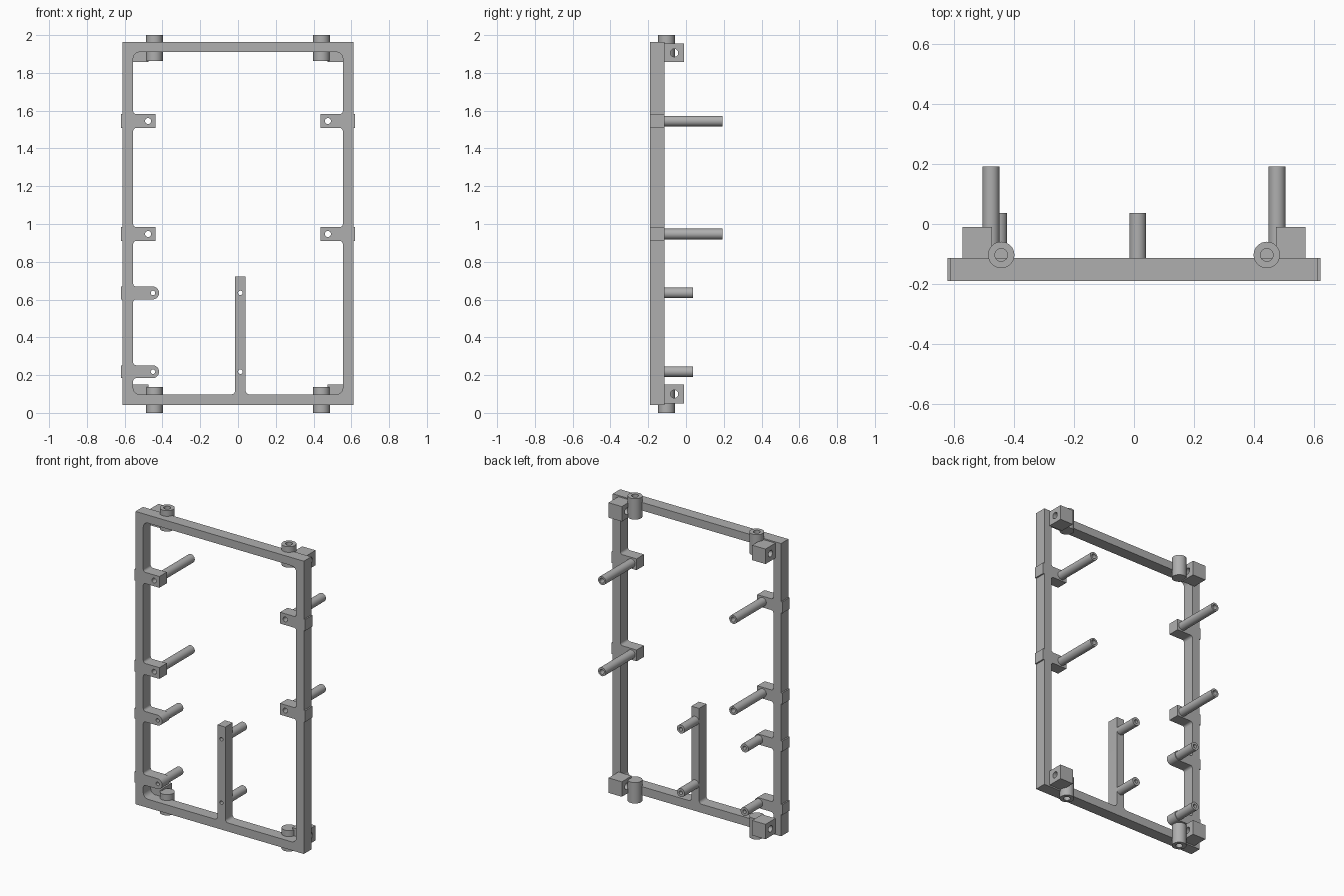
import bpy, bmesh, math
from mathutils import Vector, Matrix

if "Cube" in bpy.data.objects:
    bpy.data.objects.remove(bpy.data.objects["Cube"], do_unlink=True)

grey = bpy.data.materials.new("plain_grey")
grey.use_nodes = True
COL = (0.43, 0.43, 0.43, 1)
grey.diffuse_color = COL
grey.node_tree.nodes["Principled BSDF"].inputs["Base Color"].default_value = COL

# Main dimensions
FRONT, BACK = -0.19, -0.113          # frame thickness in y
OX, OB, OT = 0.611, 0.042, 1.963     # frame outline
IX, IB, IT = 0.555, 0.098, 1.91      # frame opening
LUG_X = 0.62                         # lugs stand slightly proud of the sides
BIG_Z, SMALL_Z = (0.947, 1.545), (0.218, 0.635)
BIG_H, SMALL_H = 0.037, 0.034        # lug half heights
BIG_X, SMALL_X, BAR_X = 0.476, 0.45, 0.0125
BIG_HOLE, SMALL_HOLE = 0.016, 0.012


def finish(name, bm):
    bmesh.ops.remove_doubles(bm, verts=bm.verts, dist=1e-5)
    bmesh.ops.recalc_face_normals(bm, faces=bm.faces)
    mesh = bpy.data.meshes.new(name)
    bm.to_mesh(mesh)
    bm.free()
    ob = bpy.data.objects.new(name, mesh)
    bpy.context.collection.objects.link(ob)
    mesh.materials.append(grey)
    bpy.ops.object.select_all(action='DESELECT')
    ob.select_set(True)
    bpy.context.view_layer.objects.active = ob
    bpy.ops.object.shade_smooth_by_angle(angle=math.radians(30))
    return ob


def rounded(points):
    """Closed outline from (u, v, corner radius) points."""
    out, n = [], len(points)
    for i, (u, v, r) in enumerate(points):
        p = Vector((u, v))
        if r == 0:
            out.append(p)
            continue
        a = (Vector(points[i - 1][:2]) - p).normalized()
        b = (Vector(points[(i + 1) % n][:2]) - p).normalized()
        # right-angled corners: arc about the inset centre
        c = p + (a + b) * r
        for k in range(9):
            t = k / 8 * math.pi / 2
            out.append(c - b * r * math.cos(t) - a * r * math.sin(t))
    return out


def circle(u, v, r, n=24):
    return [Vector((u + r * math.cos(2 * math.pi * k / n),
                    v + r * math.sin(2 * math.pi * k / n))) for k in range(n)]


def plate(name, loops, lo, hi, axis):
    """Extrude an outline with holes along 'x' or 'y'."""
    cu = bpy.data.curves.new(name, 'CURVE')
    cu.dimensions, cu.fill_mode = '2D', 'BOTH'
    cu.extrude = (hi - lo) / 2
    for loop in loops:
        s = cu.splines.new('POLY')
        s.points.add(len(loop) - 1)
        for p, q in zip(s.points, loop):
            p.co = (q.x, q.y, 0, 1)
        s.use_cyclic_u = True
    tmp = bpy.data.objects.new(name + "_outline", cu)
    bpy.context.collection.objects.link(tmp)
    mesh = bpy.data.meshes.new_from_object(
        tmp.evaluated_get(bpy.context.evaluated_depsgraph_get()))
    bpy.data.objects.remove(tmp)
    bpy.data.curves.remove(cu)
    bm = bmesh.new()
    bm.from_mesh(mesh)
    bpy.data.meshes.remove(mesh)
    mid = (lo + hi) / 2
    for v in bm.verts:
        u, w, d = v.co
        v.co = (u, d + mid, w) if axis == 'y' else (d + mid, u, w)
    return finish(name, bm)


def lathe(name, profile, closed, matrix, n=32):
    """Revolve (radius, height) points about local z, then place."""
    bm = bmesh.new()
    vs = [bm.verts.new((r, 0, h)) for r, h in profile]
    es = [bm.edges.new(p) for p in zip(vs, vs[1:])]
    if closed:
        es.append(bm.edges.new((vs[-1], vs[0])))
    bmesh.ops.spin(bm, geom=vs + es, cent=(0, 0, 0), axis=(0, 0, 1),
                   angle=2 * math.pi, steps=n)
    bm.transform(matrix)
    return finish(name, bm)


# Frame outline with lugs standing proud of both sides
outer = [(-OX, OB, 0)]
for z, h in sorted([(z, BIG_H) for z in BIG_Z] + [(z, SMALL_H) for z in SMALL_Z]):
    outer += [(-OX, z - h, 0), (-LUG_X, z - h, 0), (-LUG_X, z + h, 0), (-OX, z + h, 0)]
outer += [(-OX, OT, 0), (OX, OT, 0)]
for z in reversed(BIG_Z):
    outer += [(x, z + s * BIG_H, 0) for x, s in ((OX, 1), (LUG_X, 1), (LUG_X, -1), (OX, -1))]
outer += [(OX, OB, 0)]


# Opening: lugs with filleted roots on both sides, upright bar at the bottom
def lug(side, z, h, tip, tip_r):
    pts = [(side * IX, z - h, 0.016), (side * tip, z - h, tip_r),
           (side * tip, z + h, tip_r), (side * IX, z + h, 0.016)]
    return pts if side < 0 else pts[::-1]


inner = [(-IX, IB, 0.035)]
for z in SMALL_Z:
    inner += lug(-1, z, SMALL_H, 0.418, SMALL_H - 0.0005)
for z in BIG_Z:
    inner += lug(-1, z, BIG_H, 0.438, 0)
inner += [(-IX, IT, 0.035), (IX, IT, 0.035)]
for z in reversed(BIG_Z):
    inner += lug(1, z, BIG_H, 0.438, 0)
inner += [(IX, IB, 0.035), (BAR_X + 0.028, IB, 0.02), (BAR_X + 0.028, 0.722, 0),
          (BAR_X - 0.028, 0.722, 0), (BAR_X - 0.028, IB, 0.02)]

big_spots = [(s * BIG_X, z) for s in (-1, 1) for z in BIG_Z]
small_spots = [(x, z) for x in (-SMALL_X, BAR_X) for z in SMALL_Z]
holes = [circle(x, z, BIG_HOLE) for x, z in big_spots]
holes += [circle(x, z, SMALL_HOLE) for x, z in small_spots]
plate("frame", [rounded(outer), rounded(inner)] + holes, FRONT, BACK, 'y')

# Hollow standoffs reaching back from the lugs and the upright bar
for label, spots, ro, ri, end in (("long_standoff", big_spots, 0.028, BIG_HOLE, 0.192),
                                  ("short_standoff", small_spots, 0.028, SMALL_HOLE, 0.036)):
    for x, z in spots:
        place = Matrix.Translation((x, BACK, z)) @ Matrix.Rotation(-math.pi / 2, 4, 'X')
        length = end - BACK
        lathe(label, [(ri, 0), (ro, 0), (ro, length), (ri, length)], True, place)

# Corner blocks with a cross hole, and hinge bosses with a blind hole
for side, sname in ((-1, "right"), (1, "left")):
    for z, zname in ((0.1, "lower"), (1.906, "upper")):
        block = rounded([(BACK, z - 0.049, 0), (BACK, z + 0.049, 0),
                         (-0.01, z + 0.049, 0), (-0.01, z - 0.049, 0)])
        lo, hi = sorted((side * 0.57, side * 0.473))
        plate(f"{zname}_{sname}_block", [block, circle(-0.062, z, 0.021)], lo, hi, 'x')
        top = zname == "upper"
        place = Matrix.Translation((side * 0.442, -0.103, 2 if top else 0))
        if top:
            place = place @ Matrix.Rotation(math.pi, 4, 'X')
        lathe(f"{zname}_{sname}_boss",
              [(0, 0.1), (0.021, 0.1), (0.021, 0), (0.044, 0), (0.044, 0.137), (0, 0.137)],
              False, place)
